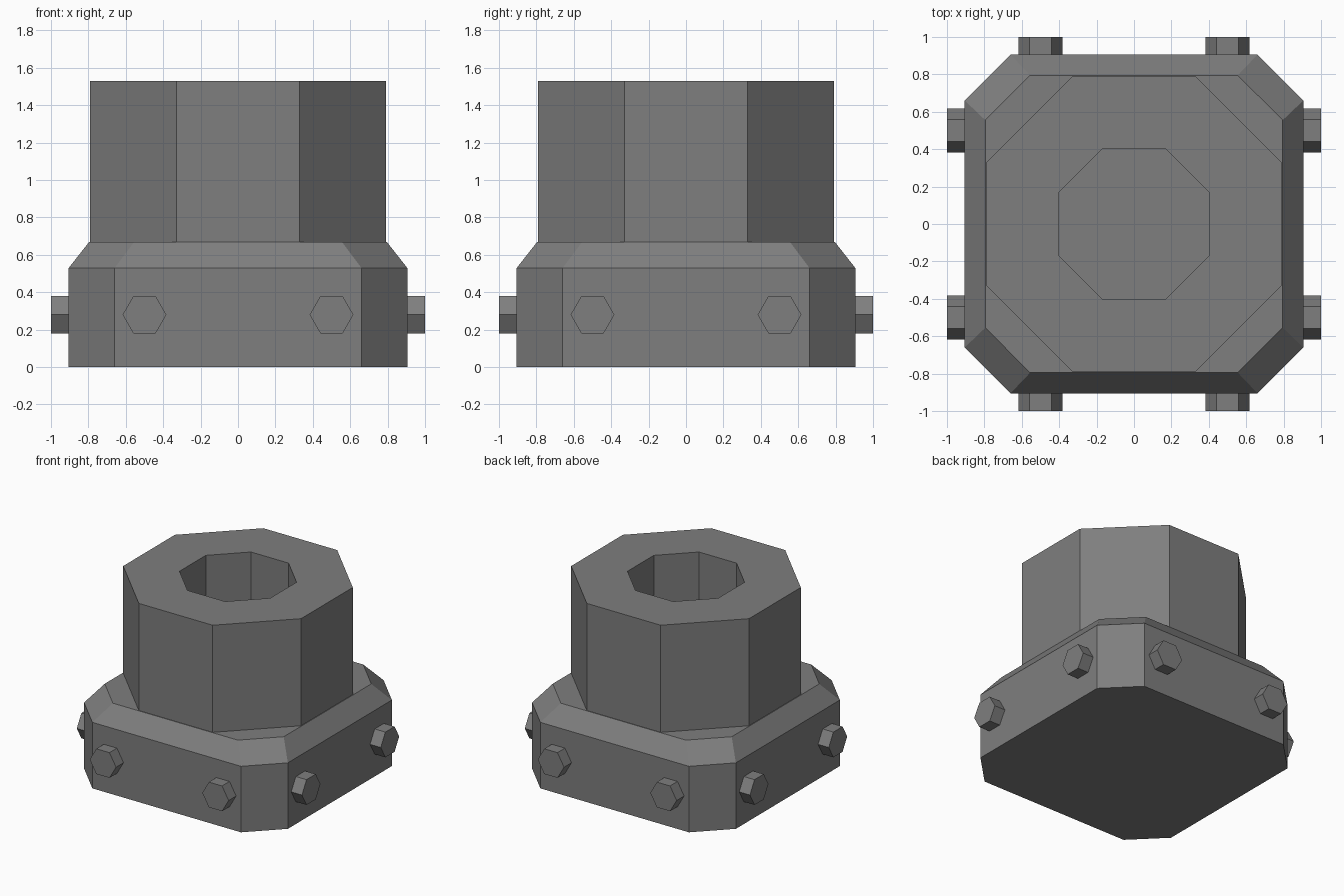
import bpy, bmesh, math
from mathutils import Matrix

if "Cube" in bpy.data.objects:
    bpy.data.objects.remove(bpy.data.objects["Cube"])

# Dark grey metal for every part
dark = bpy.data.materials.new("dark_grey")
dark.diffuse_color = (0.21, 0.21, 0.21, 1)
dark.use_nodes = True
dark.node_tree.nodes["Principled BSDF"].inputs["Base Color"].default_value = dark.diffuse_color


def octagon(a, c, z):
    """Chamfered square: half width a, flat half length c."""
    return [(a, -c, z), (a, c, z), (c, a, z), (-c, a, z),
            (-a, c, z), (-a, -c, z), (-c, -a, z), (c, -a, z)]


def loft(name, sections):
    """Join octagon sections (a, c, z) in order and cap both ends."""
    bm = bmesh.new()
    rings = [[bm.verts.new(p) for p in octagon(*s)] for s in sections]
    for lo, hi in zip(rings, rings[1:]):
        for i in range(8):
            j = (i + 1) % 8
            bm.faces.new((lo[i], lo[j], hi[j], hi[i]))
    bm.faces.new(rings[0][::-1])
    bm.faces.new(rings[-1])
    bmesh.ops.recalc_face_normals(bm, faces=bm.faces)
    return finish(name, bm)


def finish(name, bm):
    mesh = bpy.data.meshes.new(name)
    bm.to_mesh(mesh)
    bm.free()
    mesh.materials.append(dark)
    obj = bpy.data.objects.new(name, mesh)
    bpy.context.collection.objects.link(obj)
    return obj


# Square base with cut corners and a sloped shoulder
loft("base", [(0.905, 0.66, 0), (0.905, 0.66, 0.53), (0.795, 0.555, 0.67)])

# Octagonal collar with an octagonal socket sunk to the base
loft("collar", [(0.79, 0.328, 0.67), (0.79, 0.328, 1.53),
                (0.403, 0.167, 1.53), (0.403, 0.167, 0.672)])

# Two hexagonal bolts on each side of the base
for side in range(4):
    for k, y in enumerate((-0.5, 0.5)):
        bm = bmesh.new()
        bmesh.ops.create_cone(bm, cap_ends=True, segments=6, radius1=0.117,
                              radius2=0.117, depth=0.12)
        turn = Matrix.Rotation(side * math.pi / 2, 4, 'Z')
        place = Matrix.Translation((0.94, y, 0.28))
        tip = Matrix.Rotation(math.pi / 2, 4, 'Y')
        bm.transform(turn @ place @ tip)
        finish(f"bolt_{side}_{k}", bm)
